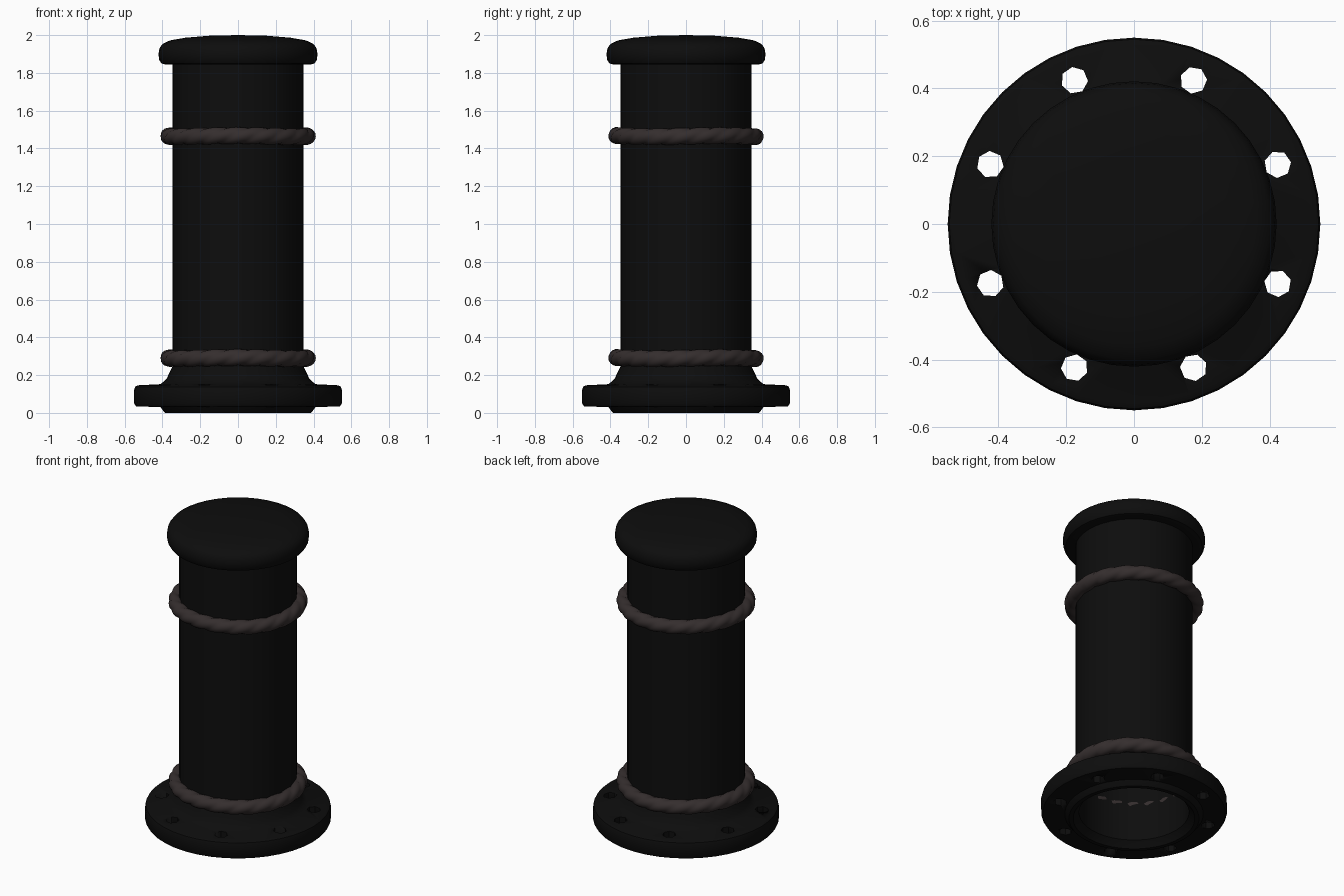
import bpy, bmesh
from math import sin, cos, pi, tau
from mathutils import Vector, Matrix

cube = bpy.data.objects.get("Cube")
if cube:
    bpy.data.objects.remove(cube)


def material(name, colour):
    mat = bpy.data.materials.new(name)
    mat.use_nodes = True
    mat.diffuse_color = (*colour, 1)
    bsdf = mat.node_tree.nodes["Principled BSDF"]
    bsdf.inputs["Base Color"].default_value = (*colour, 1)
    bsdf.inputs["Roughness"].default_value = 0.8
    return mat


iron = material("black iron", (0.004, 0.004, 0.004))
hemp = material("dark rope", (0.035, 0.027, 0.027))


def finish(bm, name, mat, angle=40):
    bmesh.ops.recalc_face_normals(bm, faces=bm.faces)
    mesh = bpy.data.meshes.new(name)
    bm.to_mesh(mesh)
    bm.free()
    obj = bpy.data.objects.new(name, mesh)
    bpy.context.collection.objects.link(obj)
    mesh.materials.append(mat)
    bpy.ops.object.select_all(action="DESELECT")
    obj.select_set(True)
    bpy.context.view_layer.objects.active = obj
    bpy.ops.object.shade_smooth_by_angle(angle=angle * pi / 180)
    return obj


def lathe(name, profile, closed=True, steps=40):
    """Revolve an (r, z) profile around the z axis."""
    bm = bmesh.new()
    verts = [bm.verts.new((r, 0, z)) for r, z in profile]
    edges = [bm.edges.new(pair) for pair in zip(verts, verts[1:])]
    if closed:
        edges.append(bm.edges.new((verts[-1], verts[0])))
    bmesh.ops.spin(bm, geom=verts + edges, cent=(0, 0, 0), axis=(0, 0, 1),
                   angle=tau, steps=steps, use_merge=True)
    bmesh.ops.remove_doubles(bm, verts=bm.verts, dist=1e-4)
    return finish(bm, name, iron)


def rope(name, height, ring=0.367, turns=7, strands=3, around=180, sides=18):
    """Ring of rope whose section is lobed and twists as it goes round."""
    bm = bmesh.new()
    loops = []
    for i in range(around):
        a = tau * i / around
        loop = []
        for j in range(sides):
            p = tau * j / sides
            lobe = abs(cos((strands * p - strands * turns * a) / 2))
            r = 0.036 + 0.009 * lobe ** 0.5
            out = ring + r * cos(p)
            z = height + r * sin(p) + 0.003 * sin(3 * a)
            loop.append(bm.verts.new((out * cos(a), out * sin(a), z)))
        loops.append(loop)
    for i in range(around):
        here, there = loops[i], loops[(i + 1) % around]
        for j in range(sides):
            k = (j + 1) % sides
            bm.faces.new((here[j], there[j], there[k], here[k]))
    return finish(bm, name, hemp, 50)


# Foot: bolted flange with a flared collar and a raised lip underneath
flange = lathe("base_flange", [
    (0.345, 0.25), (0.36, 0.22), (0.378, 0.18), (0.41, 0.152),
    (0.53, 0.146), (0.545, 0.138), (0.55, 0.12), (0.55, 0.05),
    (0.54, 0.035), (0.41, 0.03), (0.395, 0.01), (0.385, 0),
    (0.36, 0), (0.345, 0.02), (0.325, 0.04), (0.325, 0.25)])

# Bolt holes through the flange
bm = bmesh.new()
for i in range(8):
    a = tau * (i + 0.5) / 8
    spot = Matrix.Translation(Vector((0.459 * cos(a), 0.459 * sin(a), 0.09)))
    bmesh.ops.create_cone(bm, cap_ends=True, segments=7, radius1=0.04,
                          radius2=0.04, depth=0.3,
                          matrix=spot @ Matrix.Rotation(a, 4, "Z"))
cutter = finish(bm, "bolt_hole_cutter", iron)
cutter.hide_render = True
cutter.hide_set(True)
holes = flange.modifiers.new("bolt holes", "BOOLEAN")
holes.operation = "DIFFERENCE"
holes.solver = "EXACT"
holes.object = cutter
# Holes are applied so that the cutter can be removed
graph = bpy.context.evaluated_depsgraph_get()
cut_mesh = bpy.data.meshes.new_from_object(flange.evaluated_get(graph))
flange.modifiers.clear()
flange.data = cut_mesh
bpy.data.objects.remove(cutter)

# Hollow post
lathe("post_tube", [(0.348, 0.2), (0.348, 1.86), (0.325, 1.86), (0.325, 0.2)])

# Domed cap with a rounded rim
lathe("domed_cap", [
    (0, 1.845), (0.385, 1.845), (0.405, 1.85), (0.418, 1.87), (0.421, 1.9),
    (0.416, 1.93), (0.4, 1.953), (0.36, 1.972), (0.28, 1.986),
    (0.15, 1.997), (0, 2.0)], closed=False)

# Rope bands
rope("lower_rope", 0.29)
rope("upper_rope", 1.465)
